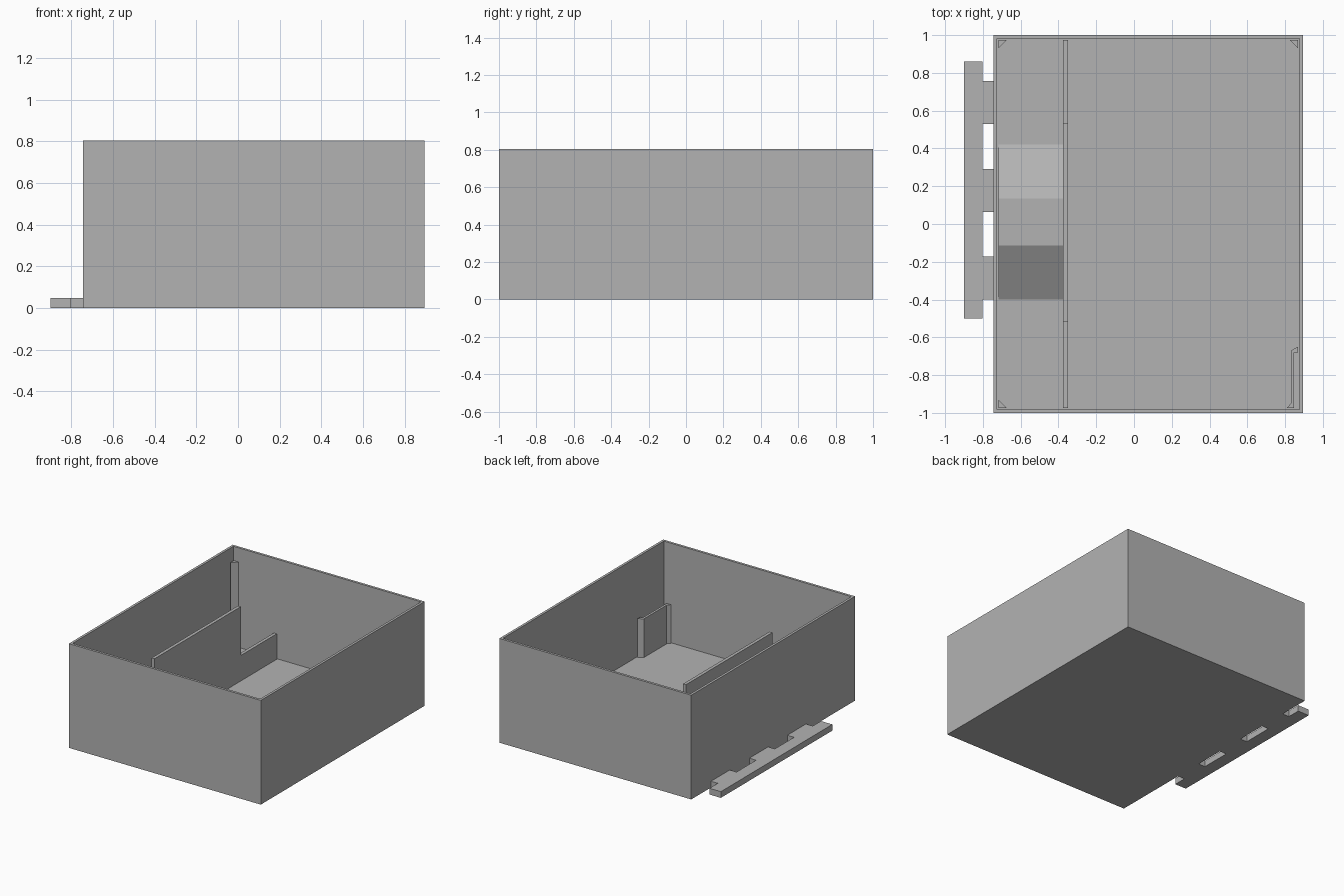
import bpy
import bmesh

old = bpy.data.objects.get("Cube")
if old:
    bpy.data.objects.remove(old, do_unlink=True)

grey = bpy.data.materials.new("plain grey")
grey.use_nodes = True
grey.diffuse_color = (0.45, 0.45, 0.45, 1)
grey.node_tree.nodes["Principled BSDF"].inputs["Base Color"].default_value = grey.diffuse_color


def prism(name, outline, direction):
    """Extrude a closed 3D outline along a direction."""
    bm = bmesh.new()
    face = bm.faces.new([bm.verts.new(p) for p in outline])
    ext = bmesh.ops.extrude_face_region(bm, geom=[face])
    verts = [g for g in ext["geom"] if isinstance(g, bmesh.types.BMVert)]
    bmesh.ops.translate(bm, vec=direction, verts=verts)
    bmesh.ops.recalc_face_normals(bm, faces=bm.faces)
    mesh = bpy.data.meshes.new(name)
    bm.to_mesh(mesh)
    bm.free()
    mesh.materials.append(grey)
    obj = bpy.data.objects.new(name, mesh)
    bpy.context.collection.objects.link(obj)
    return obj


def upright(name, points, bottom, top):
    return prism(name, [(x, y, bottom) for x, y in points], (0, 0, top - bottom))


# Main dimensions
left, right, half, height = -0.745, 0.895, 1.0, 0.805
wall, floor = 0.027, 0.036
in_l, in_r, in_h = left + wall, right - wall, half - wall

# Open box: outer block with the top inset and pushed down to the floor
box = upright("open_box", [(left, -half), (right, -half), (right, half), (left, half)], 0, height)
bm = bmesh.new()
bm.from_mesh(box.data)
lid = max(bm.faces, key=lambda f: f.calc_center_median().z)
bmesh.ops.inset_region(bm, faces=[lid], thickness=wall)
well = bmesh.ops.extrude_discrete_faces(bm, faces=[lid])["faces"][0]
bmesh.ops.translate(bm, vec=(0, 0, floor - height), verts=well.verts)
bmesh.ops.recalc_face_normals(bm, faces=bm.faces)
bm.to_mesh(box.data)
bm.free()

# Triangular posts in the corners, the front one beside the bracket being short
leg = 0.042
for name, x, y, sx, sy, top in (
        ("back_right_post", in_l, in_h, 1, -1, 0.70),
        ("front_right_post", in_l, -in_h, 1, 1, 0.70),
        ("back_left_post", in_r, in_h, -1, -1, 0.70)):
    upright(name, [(x, y), (x + sx * leg, y), (x, y + sy * leg)], floor, top)

# Divider wall with a raised middle
low, high = 0.233, 0.61
profile = [(-in_h, floor), (in_h, floor), (in_h, low), (0.535, low),
           (0.535, high), (-0.52, high), (-0.52, low), (-in_h, low)]
prism("divider_wall", [(-0.375, y, z) for y, z in profile], (0.025, 0, 0))

# Sloped bed in the narrow compartment
bed = [(-0.40, floor), (0.42, floor), (0.135, 0.2), (-0.115, 0.2)]
prism("sloped_bed", [(in_l, y, z) for y, z in bed], (-0.375 - in_l, 0, 0))

# Slotted bracket in the front corner
upright("slot_bracket", [(in_r, -0.65), (0.83, -0.67), (0.83, -0.95), (0.81, -in_h),
                         (0.848, -in_h), (0.848, -0.68), (in_r, -0.68)], floor, 0.335)

# Side rail with three tabs joining it to the box, as one outline
rail = [(-0.9, 0.86), (-0.9, -0.5), (-0.803, -0.5)]
for y in (-0.40, 0.063, 0.53):
    rail += [(-0.803, y), (left, y), (left, y + 0.228), (-0.803, y + 0.228)]
rail.append((-0.803, 0.86))
upright("side_rail", rail, 0, 0.048)
